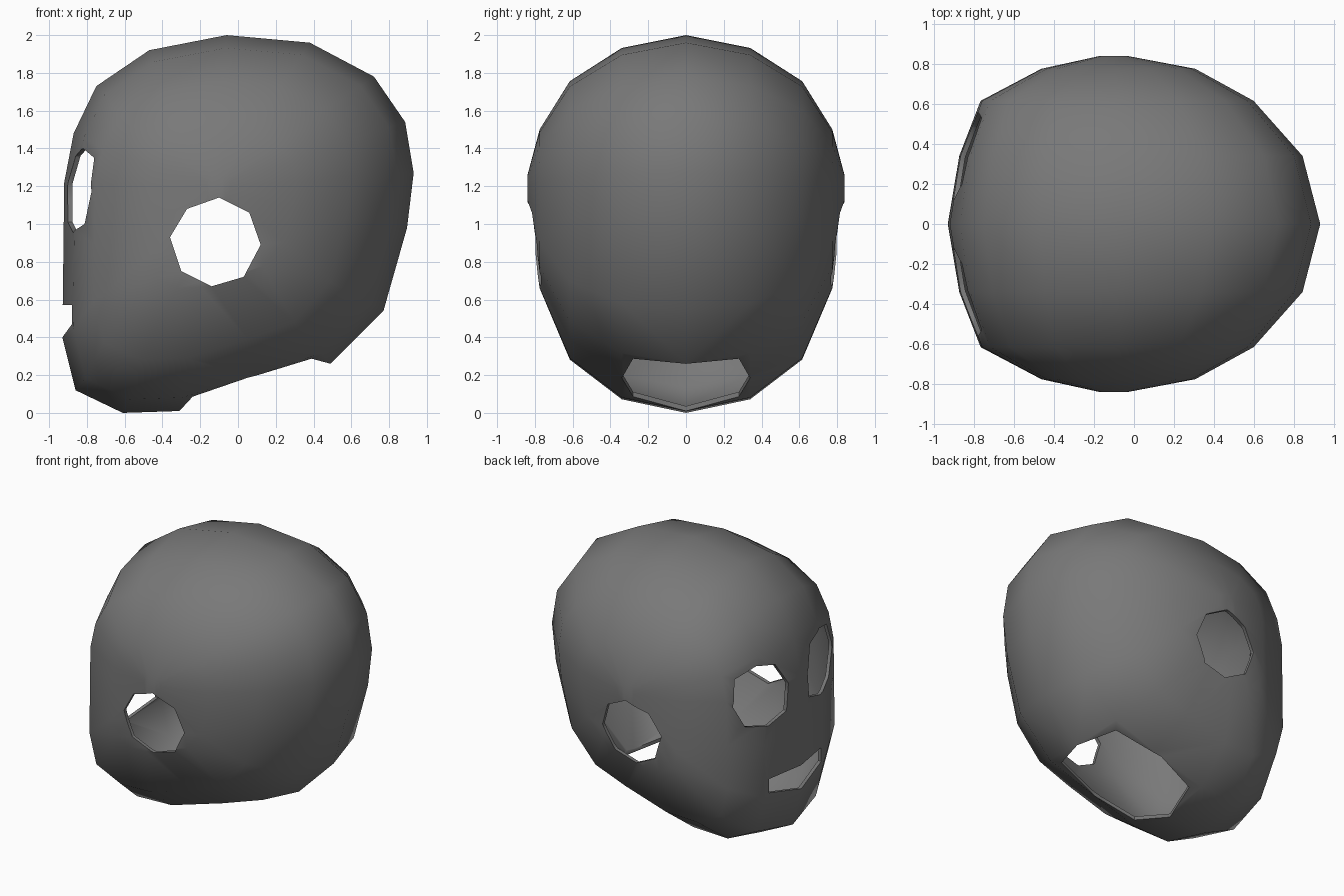
import bpy, bmesh, math

if "Cube" in bpy.data.objects:
    bpy.data.objects.remove(bpy.data.objects["Cube"])

# Single grey material
grey = bpy.data.materials.new("dark_grey")
grey.diffuse_color = (0.19, 0.19, 0.19, 1)
grey.use_nodes = True
grey.node_tree.nodes["Principled BSDF"].inputs["Base Color"].default_value = grey.diffuse_color

# Head outline in the x-z plane (face looks toward -x)
OUTLINE = [(-.06, 2), (.38, 1.96), (.72, 1.78), (.885, 1.54), (.93, 1.27), (.895, .98),
           (.77, .54), (.49, .26), (.13, .14), (-.31, .01), (-.61, 0), (-.86, .12),
           (-.93, .4), (-.925, .8), (-.92, 1.22), (-.87, 1.48), (-.75, 1.73), (-.47, 1.92)]
CX, CZ = -.11, 1.2
# Sections: y, then outline scale toward face, back, top, bottom
HALF = [(.34, .93, .915, .915, .94), (.615, .80, .68, .695, .765),
        (.775, .43, .40, .375, .45), (.84, .07, .07, .07, .07)]
SECTIONS = [(-s[0],) + s[1:] for s in reversed(HALF)] + [(0, 1, 1, 1, 1)] + HALF


def make_object(name, bm):
    bmesh.ops.recalc_face_normals(bm, faces=bm.faces)
    mesh = bpy.data.meshes.new(name)
    bm.to_mesh(mesh)
    bm.free()
    ob = bpy.data.objects.new(name, mesh)
    bpy.context.collection.objects.link(ob)
    return ob


def loft(name, rings):
    bm = bmesh.new()
    vs = [[bm.verts.new(p) for p in ring] for ring in rings]
    n = len(vs[0])
    for a, b in zip(vs, vs[1:]):
        for i in range(n):
            bm.faces.new((a[i], a[(i + 1) % n], b[(i + 1) % n], b[i]))
    bm.faces.new(vs[0])
    bm.faces.new(vs[-1])
    bmesh.ops.triangulate(bm, faces=bm.faces)
    return make_object(name, bm)


def prism(name, pts, axis, lo, hi):
    def put(p, d):
        q = list(p)
        q.insert(axis, d)
        return q
    return loft(name, [[put(p, d) for p in pts] for d in (lo, hi)])


# Head shell
rings = []
for y, f, b, u, d in SECTIONS:
    rings.append([(CX + (x - CX) * (f if x < CX else b), y,
                   CZ + (z - CZ) * (u if z > CZ else d)) for x, z in OUTLINE])
head = loft("head_shell", rings)
head.data.materials.append(grey)

solid = head.modifiers.new("thickness", 'SOLIDIFY')
solid.thickness = .025
solid.offset = -1

# Cutters for the openings
EYE = [(.13, 1.01), (.11, 1.2), (.2, 1.36), (.36, 1.4), (.53, 1.35), (.57, 1.17), (.48, 1.0), (.3, .955)]
EAR = [(-.1, 1.14), (.06, 1.06), (.12, .89), (.03, .72), (-.14, .67), (-.3, .75), (-.36, .93), (-.27, 1.08)]
MOUTH = [(-.3, .57), (.3, .57), (.3, .47), (0, .4), (-.3, .47)]
NECK = [(.49, 0), (.39, .28), (.05, .34), (-.24, .28), (-.31, 0), (-.24, -.28), (.05, -.34), (.39, -.28)]
cutters = [prism("eye_cutter_left", EYE, 0, -1.2, -.4),
           prism("eye_cutter_right", [(-y, z) for y, z in EYE], 0, -1.2, -.4),
           prism("ear_cutter", EAR, 1, -1.2, 1.2),
           prism("mouth_cutter", MOUTH, 0, -1.2, -.6),
           prism("neck_cutter", NECK, 2, -.3, .6)]
for c in cutters:
    c.hide_render = True
    m = head.modifiers.new("cut_" + c.name, 'BOOLEAN')
    m.operation = 'DIFFERENCE'
    m.solver = 'EXACT'
    m.object = c

# Apply, remove the cutters and smooth the shell
bpy.context.view_layer.objects.active = head
head.select_set(True)
for c in cutters:
    c.select_set(False)
for m in list(head.modifiers):
    bpy.ops.object.modifier_apply(modifier=m.name)
for c in cutters:
    bpy.data.objects.remove(c)
bpy.ops.object.shade_smooth_by_angle(angle=math.radians(50))
